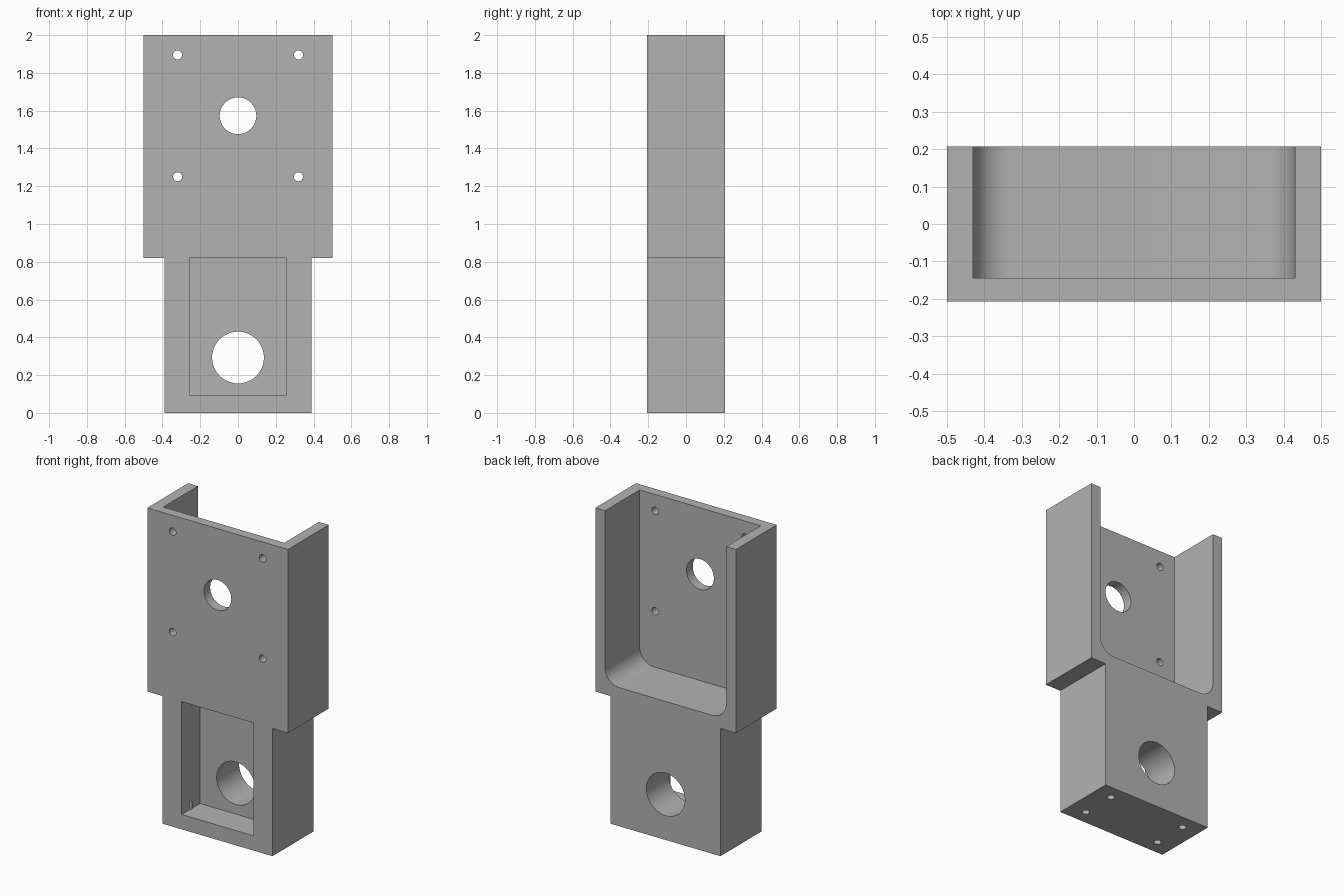
import bpy, bmesh, math
from mathutils import Matrix, Vector

if "Cube" in bpy.data.objects:
    bpy.data.objects.remove(bpy.data.objects["Cube"], do_unlink=True)

HALF_DEPTH = 0.207
STEP_Z = 0.82

grey = bpy.data.materials.new("plain grey")
grey.use_nodes = True
grey.diffuse_color = (0.45, 0.45, 0.45, 1)
grey.node_tree.nodes["Principled BSDF"].inputs["Base Color"].default_value = grey.diffuse_color


def add_object(name, bm):
    bmesh.ops.recalc_face_normals(bm, faces=bm.faces)
    mesh = bpy.data.meshes.new(name)
    bm.to_mesh(mesh)
    bm.free()
    mesh.materials.append(grey)
    obj = bpy.data.objects.new(name, mesh)
    bpy.context.collection.objects.link(obj)
    return obj


def extrude_profile(name, right_half, y0, y1):
    """Mirror the +x half of an (x, z) outline and extrude it along y."""
    outline = right_half + [(-x, z) for x, z in reversed(right_half)]
    bm = bmesh.new()
    face = bm.faces.new([bm.verts.new((x, y0, z)) for x, z in outline])
    ext = bmesh.ops.extrude_face_region(bm, geom=[face])
    verts = [v for v in ext["geom"] if isinstance(v, bmesh.types.BMVert)]
    bmesh.ops.translate(bm, verts=verts, vec=(0, y1 - y0, 0))
    return add_object(name, bm)


def drill(name, centre, radius, length, axis, segments=32):
    bm = bmesh.new()
    turn = Matrix.Rotation(math.pi / 2, 4, "X") if axis == "Y" else Matrix()
    bmesh.ops.create_cone(bm, cap_ends=True, segments=segments, radius1=radius,
                          radius2=radius, depth=length,
                          matrix=Matrix.Translation(Vector(centre)) @ turn)
    return add_object(name, bm)


# Stepped body: narrow lower block under a wide upper block
body = extrude_profile("bracket_body",
                       [(0.39, 0), (0.39, STEP_Z), (0.5, STEP_Z), (0.5, 2)],
                       -HALF_DEPTH, HALF_DEPTH)
cutters = []

# Rear pocket, open at the top, with rounded lower corners
half_w, floor_z, radius = 0.43, 0.89, 0.1
arc = []
for i in range(17):
    a = -math.pi / 2 + i * math.pi / 32
    arc.append((half_w - radius + radius * math.cos(a),
                floor_z + radius + radius * math.sin(a)))
cutters.append(extrude_profile("rear_pocket_cutter", arc + [(half_w, 2.2)], -0.144, 0.4))

# Front recess in the lower block
cutters.append(extrude_profile("front_recess_cutter",
                               [(0.256, 0.095), (0.256, STEP_Z)], -0.4, -0.021))

# Large through holes
cutters.append(drill("upper_bore_cutter", (0, 0, 1.573), 0.097, 1, "Y", 64))
cutters.append(drill("lower_bore_cutter", (0, 0, 0.293), 0.137, 1, "Y", 64))

# Mounting holes in the plate and blind holes in the underside
for sx in (-1, 1):
    for z in (1.25, 1.895):
        cutters.append(drill("plate_hole_cutter", (sx * 0.32, 0, z), 0.024, 1, "Y"))
    for sy in (-1, 1):
        cutters.append(drill("base_hole_cutter", (sx * 0.274, sy * 0.114, 0), 0.023, 0.286, "Z"))

# Cut everything, then remove the cutters
bpy.context.view_layer.objects.active = body
for cutter in cutters:
    cutter.hide_render = True
    mod = body.modifiers.new("cut", "BOOLEAN")
    mod.operation = "DIFFERENCE"
    mod.solver = "EXACT"
    mod.object = cutter
    bpy.ops.object.modifier_apply(modifier=mod.name)
for cutter in cutters:
    bpy.data.objects.remove(cutter, do_unlink=True)

bpy.ops.object.select_all(action="DESELECT")
body.select_set(True)
bpy.ops.object.shade_smooth_by_angle(angle=math.radians(30))
